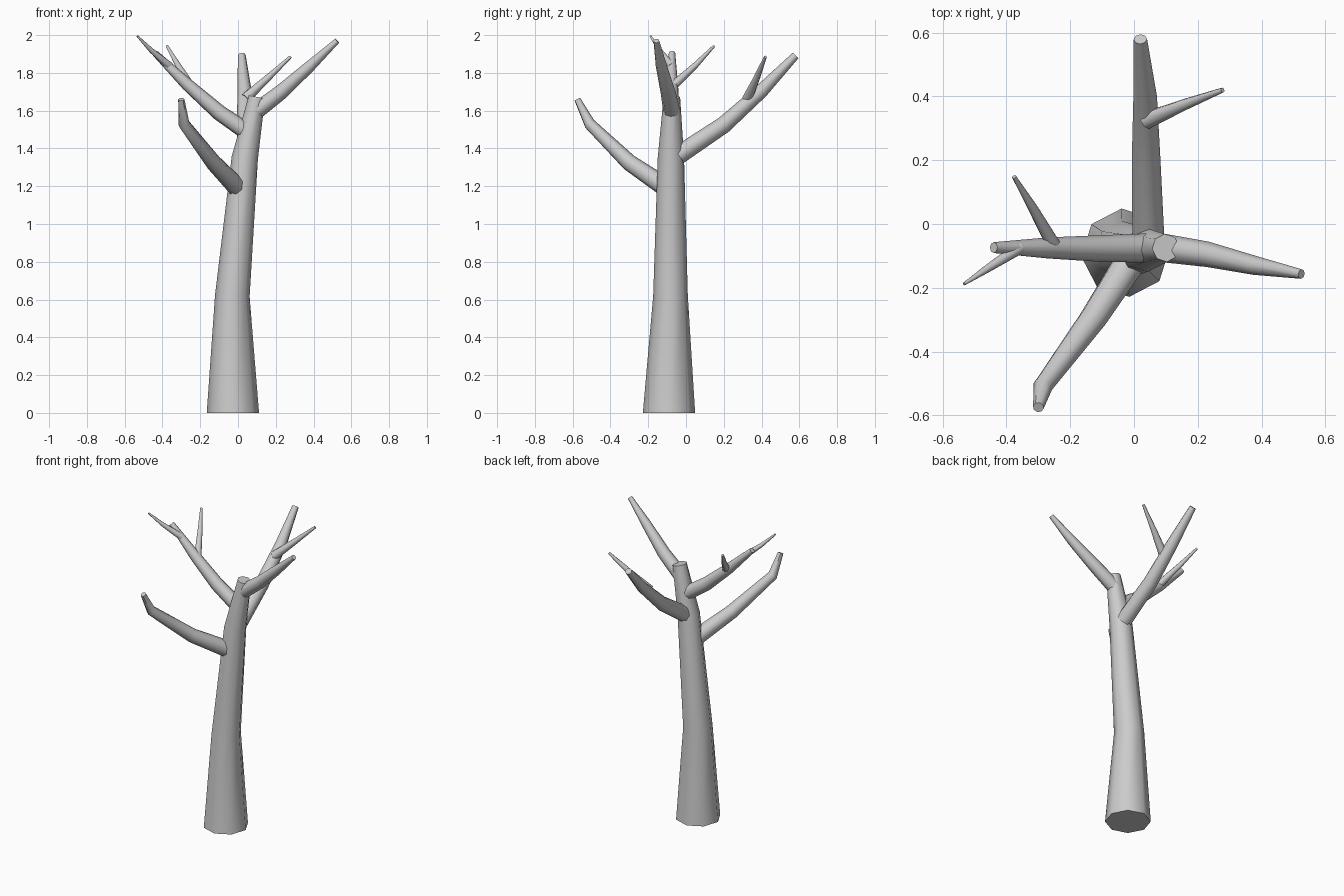
import bpy, bmesh, math
from mathutils import Vector

if "Cube" in bpy.data.objects:
    bpy.data.objects.remove(bpy.data.objects["Cube"])

SIDES = 8


def limb(name, rings, flat_base=False, phase=0.0):
    """Tapered, capped tube; each ring is (x, y, z, radius)."""
    pts = [Vector(r[:3]) for r in rings]
    bm = bmesh.new()
    loops, u = [], Vector((1, 0, 0))
    for i, p in enumerate(pts):
        a, b = pts[max(i - 1, 0)], pts[min(i + 1, len(pts) - 1)]
        t = (b - a).normalized()
        if i == 0 and flat_base:
            t = Vector((0, 0, 1))
        if i == 0 and abs(t.x) > 0.6:
            u = Vector((0, 1, 0))
        u = (u - t * u.dot(t)).normalized()
        v = t.cross(u)
        ring = []
        for k in range(SIDES):
            ang = phase + 2 * math.pi * k / SIDES
            ring.append(bm.verts.new(p + (u * math.cos(ang) + v * math.sin(ang)) * rings[i][3]))
        loops.append(ring)
    for lo, hi in zip(loops, loops[1:]):
        for k in range(SIDES):
            n = (k + 1) % SIDES
            bm.faces.new((lo[k], lo[n], hi[n], hi[k]))
    bm.faces.new(loops[0][::-1])
    bm.faces.new(loops[-1])
    bmesh.ops.recalc_face_normals(bm, faces=bm.faces[:])
    mesh = bpy.data.meshes.new(name)
    bm.to_mesh(mesh)
    bm.free()
    ob = bpy.data.objects.new(name, mesh)
    bpy.context.collection.objects.link(ob)
    bpy.ops.object.select_all(action='DESELECT')
    ob.select_set(True)
    bpy.context.view_layer.objects.active = ob
    bpy.ops.object.shade_smooth_by_angle(angle=math.radians(46))


# Trunk
limb("trunk", [(-0.027, -0.09, 0, 0.139), (-0.03, -0.082, 0.62, 0.092),
               (0.036, -0.08, 1.35, 0.07), (0.10, -0.075, 1.672, 0.044)],
     flat_base=True, phase=math.radians(5))

# Main branches
limb("front_branch", [(0.0, -0.10, 1.19, 0.052), (-0.13, -0.30, 1.325, 0.044),
                      (-0.286, -0.51, 1.53, 0.031), (-0.30, -0.575, 1.66, 0.017)])
limb("right_branch", [(0.09, -0.075, 1.593, 0.045), (0.23, -0.095, 1.70, 0.04),
                      (0.38, -0.13, 1.835, 0.03), (0.525, -0.157, 1.97, 0.015)])
limb("back_branch", [(0.045, -0.04, 1.365, 0.05), (0.038, 0.20, 1.525, 0.045),
                     (0.035, 0.40, 1.705, 0.037), (0.02, 0.58, 1.892, 0.021)])
limb("left_branch", [(0.06, -0.075, 1.48, 0.046), (-0.10, -0.077, 1.59, 0.042),
                     (-0.27, -0.075, 1.74, 0.033), (-0.44, -0.074, 1.905, 0.017)])

# Twigs
limb("back_twig", [(0.04, 0.325, 1.665, 0.028), (0.16, 0.375, 1.775, 0.018),
                   (0.278, 0.42, 1.885, 0.008)])
limb("left_rear_twig", [(-0.25, -0.07, 1.73, 0.024), (-0.317, 0.05, 1.84, 0.016),
                        (-0.376, 0.148, 1.942, 0.007)])
limb("left_front_twig", [(-0.36, -0.075, 1.835, 0.021), (-0.46, -0.14, 1.92, 0.013),
                         (-0.533, -0.188, 1.995, 0.005)])
